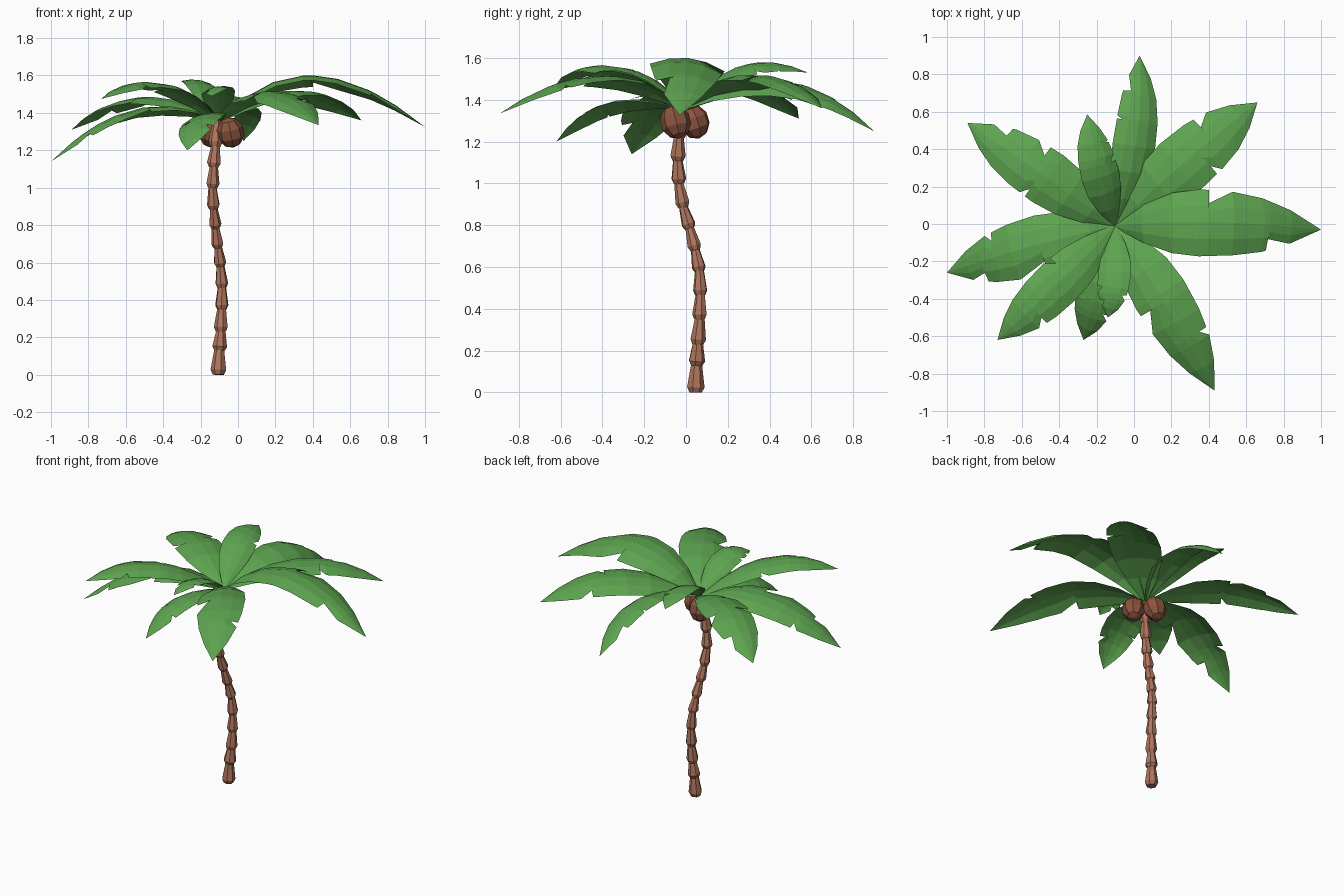
import bpy, bmesh, math
from mathutils import Vector

if "Cube" in bpy.data.objects:
    bpy.data.objects.remove(bpy.data.objects["Cube"])


def material(name, rgb):
    m = bpy.data.materials.new(name)
    m.diffuse_color = (*rgb, 1)
    m.use_nodes = True
    m.node_tree.nodes["Principled BSDF"].inputs["Base Color"].default_value = m.diffuse_color
    return m


GREEN = material("leaf_green", (0.11, 0.37, 0.08))
BARK = material("bark_brown", (0.43, 0.18, 0.11))
NUT = material("nut_brown", (0.26, 0.09, 0.05))


def finish(bm, name, mat):
    me = bpy.data.meshes.new(name)
    bm.to_mesh(me)
    bm.free()
    me.materials.append(mat)
    ob = bpy.data.objects.new(name, me)
    bpy.context.collection.objects.link(ob)
    return ob


# Trunk: stacked flared segments along a gently bent path
path = [Vector(p) for p in (
    (-.105, .045, 0), (-.1, .05, .13), (-.092, .056, .23), (-.087, .065, .35),
    (-.086, .069, .465), (-.094, .065, .58), (-.107, .045, .68), (-.12, .018, .785),
    (-.13, -.012, .885), (-.136, -.034, 1.0), (-.13, -.04, 1.11), (-.12, -.035, 1.22),
    (-.11, -.02, 1.35))]
SIDES = 7
bm = bmesh.new()
for i in range(len(path) - 1):
    a, b = path[i], path[i + 1]
    d = b - a
    rot = d.to_track_quat('Z', 'Y')
    r = .043 - .008 * math.sin(math.pi * i / 11) - .0003 * i
    rings = []
    for h, s in ((0, .72), (.2, 1), (1.06, .62)):
        ring = []
        for k in range(SIDES):
            ang = math.tau * k / SIDES + i * .3
            off = rot @ Vector((math.cos(ang) * r * s, math.sin(ang) * r * s, 0))
            v = a + d * h + off
            v.z = max(v.z, 0)
            ring.append(bm.verts.new(v))
        rings.append(ring)
    for lo, hi in zip(rings, rings[1:]):
        for k in range(SIDES):
            n = (k + 1) % SIDES
            bm.faces.new((lo[k], lo[n], hi[n], hi[k]))
    bm.faces.new(rings[0][::-1])
    bm.faces.new(rings[-1])
finish(bm, "trunk", BARK)

# Coconuts
for i, c in enumerate(((-.04, -.05, 1.295), (-.137, .04, 1.295))):
    bm = bmesh.new()
    bmesh.ops.create_uvsphere(bm, u_segments=8, v_segments=5, radius=.074)
    bmesh.ops.scale(bm, vec=(1, 1, 1.13), verts=bm.verts)
    ob = finish(bm, f"coconut_{i + 1}", NUT)
    ob.location = c
    ob.rotation_euler = (.25, -.2, i)

# Fronds: arched leaf strips with torn notches along the edges
BASE = Vector((-.1, -.01, 1.355))
OUTLINE = ((0, .06), (.15, .58), (.3, .9), (.45, 1), (.62, .95), (.76, .8), (.88, .5), (1, 0))


def outline(t):
    for (t0, w0), (t1, w1) in zip(OUTLINE, OUTLINE[1:]):
        if t <= t1:
            return w0 + (w1 - w0) * (t - t0) / (t1 - t0)
    return 0


def frond(name, mid, tip, width, roll, left, right):
    mid, tip = Vector(mid), Vector(tip)
    ctrl = 2 * mid - (BASE + tip) / 2
    dips = {(round(t + .006, 3), s) for s, ts in ((1, left), (-1, right)) for t in ts}
    stations = {t for t, _ in OUTLINE}
    for t, _ in dips:
        stations |= {t, round(t - .006, 3)}
    bm = bmesh.new()
    prev = None
    for t in sorted(stations):
        p = BASE * (1 - t) ** 2 + ctrl * 2 * t * (1 - t) + tip * t * t
        tan = (ctrl - BASE) * (1 - t) + (tip - ctrl) * t
        side = Vector((-tan.y, tan.x, 0)).normalized()
        up = tan.cross(side).normalized()
        across = side * math.cos(roll) + up * math.sin(roll)
        up = up * math.cos(roll) - side * math.sin(roll)
        row = []
        for u in (1, .5, 0, -.5, -1):
            w = width * outline(t)
            s = 1 if u > 0 else -1
            back = 0
            if (t, s) in dips:
                w *= .55 if abs(u) == 1 else .6
                back = -.02 * abs(u)
            row.append(bm.verts.new(p + across * u * w - up * w * .25 * u * u
                                    + tan.normalized() * back))
        if prev:
            for k in range(4):
                bm.faces.new((prev[k], prev[k + 1], row[k + 1], row[k]))
        prev = row
    bmesh.ops.remove_doubles(bm, verts=bm.verts, dist=.0005)
    bmesh.ops.recalc_face_normals(bm, faces=bm.faces)
    if sum(f.normal.z for f in bm.faces) < 0:
        bmesh.ops.reverse_faces(bm, faces=bm.faces)
    finish(bm, name, GREEN)


frond("frond_east", (.4, .01, 1.6), (1, -.03, 1.325), .18, -.1, (.5,), (.78,))
frond("frond_north_east", (.28, .34, 1.52), (.66, .65, 1.36), .165, -.1, (.68,), (.58,))
frond("frond_north", (.015, .46, 1.48), (.03, .9, 1.25), .12, .3, (.6, .78), ())
frond("frond_north_small", (-.18, .28, 1.56), (-.25, .585, 1.53), .105, .2, (), (.55, .74))
frond("frond_north_west", (-.5, .27, 1.485), (-.89, .54, 1.31), .15, 0, (.5,), (.54, .78))
frond("frond_west", (-.55, -.12, 1.42), (-1, -.26, 1.14), .16, .1, (.45, .8), (.72,))
frond("frond_south_west", (-.42, -.33, 1.56), (-.73, -.62, 1.475), .13, 0, (.7,), (.4,))
frond("frond_south_low", (-.2, -.35, 1.385), (-.27, -.62, 1.2), .115, .2, (.7,), (.6,))
frond("frond_south_high", (-.11, -.28, 1.53), (-.14, -.5, 1.49), .09, .2, (.7,), (.62, .8))
frond("frond_south_east", (.16, -.42, 1.515), (.43, -.89, 1.335), .15, .1, (.72,), (.5,))
